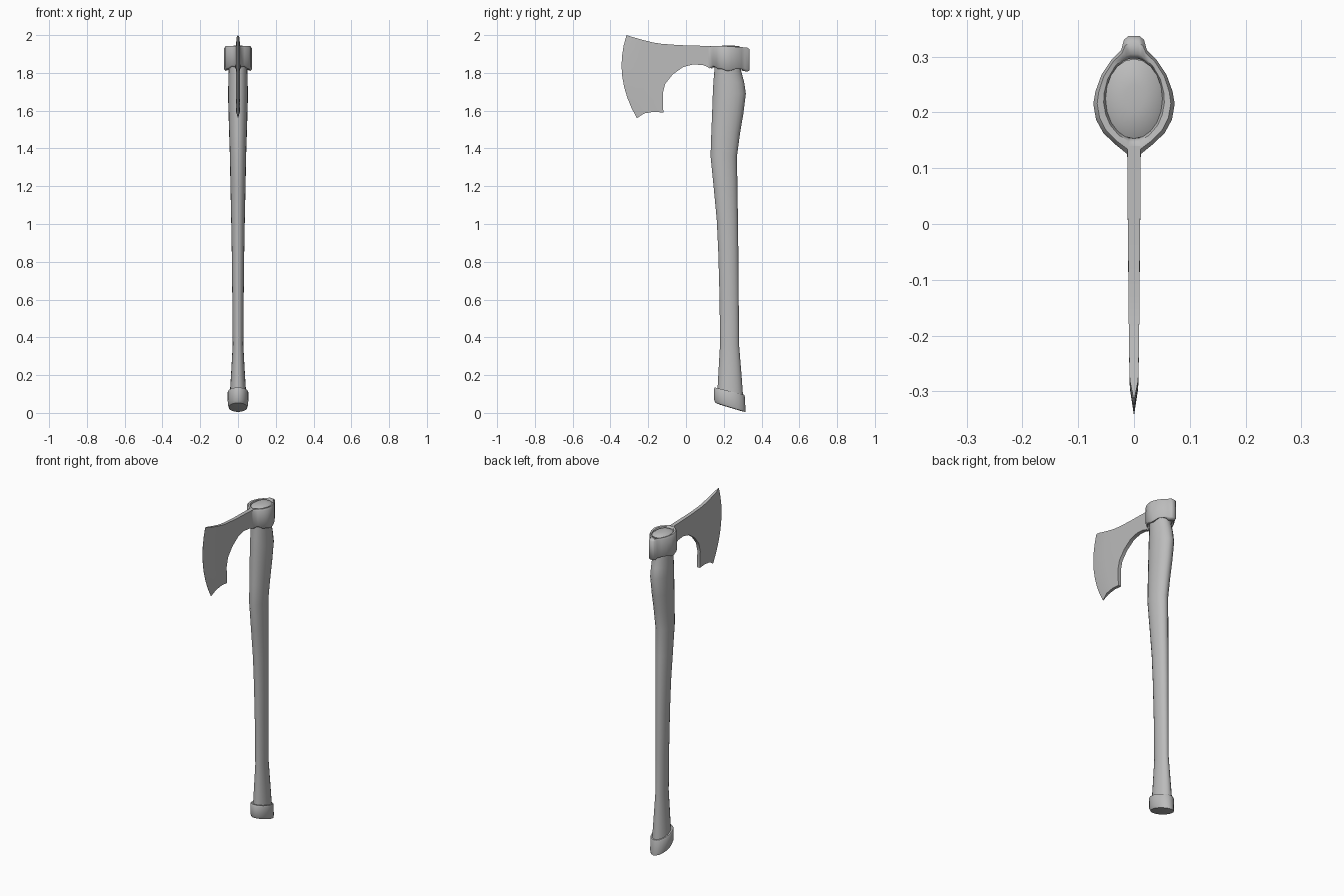
import bpy, bmesh, math

cube = bpy.data.objects.get("Cube")
if cube:
    bpy.data.objects.remove(cube, do_unlink=True)

grey = bpy.data.materials.new("plain grey")
grey.use_nodes = True
colour = (0.5, 0.5, 0.5, 1)
grey.diffuse_color = colour
grey.node_tree.nodes["Principled BSDF"].inputs["Base Color"].default_value = colour


def loft(name, rings, capped=True, angle=40):
    """Skin closed rings of equal length; capped ends, or joined end to start."""
    bm = bmesh.new()
    rows = [[bm.verts.new(p) for p in ring] for ring in rings]
    pairs = list(zip(rows, rows[1:]))
    if capped:
        bm.faces.new(rows[0])
        bm.faces.new(rows[-1])
    else:
        pairs.append((rows[-1], rows[0]))
    for a, b in pairs:
        for i in range(len(a)):
            j = (i + 1) % len(a)
            bm.faces.new((a[i], a[j], b[j], b[i]))
    bmesh.ops.remove_doubles(bm, verts=bm.verts, dist=0.0002)
    bmesh.ops.recalc_face_normals(bm, faces=bm.faces)
    mesh = bpy.data.meshes.new(name)
    bm.to_mesh(mesh)
    bm.free()
    obj = bpy.data.objects.new(name, mesh)
    bpy.context.collection.objects.link(obj)
    mesh.materials.append(grey)
    bpy.ops.object.select_all(action='DESELECT')
    obj.select_set(True)
    bpy.context.view_layer.objects.active = obj
    bpy.ops.object.shade_smooth_by_angle(angle=math.radians(angle))
    return obj


def oval(z, front, back, half, tilt=0, sides=20):
    """Oval ring spanning front to back, sloping by tilt along y."""
    mid, r = (front + back) / 2, (back - front) / 2
    turns = [math.tau * i / sides for i in range(sides)]
    return [(half * math.sin(a), mid + r * math.cos(a), z + tilt * r * math.cos(a))
            for a in turns]


# Curved wooden handle: height, front, back, half width
handle = [
    (0.09, 0.165, 0.302, 0.044), (0.2, 0.171, 0.294, 0.037),
    (0.36, 0.18, 0.281, 0.028), (0.6, 0.178, 0.279, 0.030),
    (0.85, 0.171, 0.277, 0.033), (1.02, 0.163, 0.275, 0.036),
    (1.2, 0.146, 0.272, 0.040), (1.36, 0.13, 0.27, 0.043),
    (1.48, 0.134, 0.286, 0.047), (1.58, 0.138, 0.303, 0.050),
    (1.69, 0.142, 0.317, 0.053), (1.75, 0.145, 0.308, 0.051),
    (1.81, 0.15, 0.292, 0.050), (1.932, 0.153, 0.296, 0.051),
    (1.941, 0.17, 0.28, 0.038), (1.945, 0.2, 0.25, 0.016),
]
loft("handle", [oval(*s) for s in handle])

# Slanted collar at the foot of the handle
foot = [
    (0.114, 0.165, 0.302, 0.043, -0.25), (0.115, 0.153, 0.308, 0.051, -0.25),
    (0.108, 0.149, 0.311, 0.055, -0.25), (0.044, 0.149, 0.315, 0.054, -0.3),
    (0.029, 0.156, 0.315, 0.049, -0.3), (0.026, 0.18, 0.295, 0.035, -0.3),
]
loft("foot_collar", [oval(*s) for s in foot])

# Head socket: half outline from the poll to the blade root, then mirrored
half = [
    (0.010, 0.337), (0.018, 0.330), (0.023, 0.312), (0.040, 0.295),
    (0.058, 0.268), (0.069, 0.238), (0.073, 0.215), (0.068, 0.187),
    (0.055, 0.163), (0.034, 0.143), (0.013, 0.126), (0.011, 0.112),
]
outline = half + [(-x, y) for x, y in reversed(half)]
MID = 0.225


def low(y):
    return 1.806 + 0.016 * math.sin(math.pi * min(1, abs(y - MID) / 0.11)) + \
        (0.018 if y < 0.15 else 0)


def high(y):
    return 1.942 - 0.008 * max(0, (y - 0.2) / 0.137)


def socket_ring(blend, top, drop=0):
    """Blend 0 follows the outer outline, 1 follows the oval eye."""
    ring = []
    for x, y in outline:
        a = math.atan2(x / 0.05, (y - MID) / 0.072)
        ex, ey = 0.05 * math.sin(a), MID + 0.072 * math.cos(a)
        z = high(y) - drop if top else low(y) + drop
        ring.append((x + (ex - x) * blend, y + (ey - y) * blend, z))
    return ring


loft("head_socket", [
    socket_ring(1, False, 0.006), socket_ring(0.3, False),
    socket_ring(0, False, 0.008), socket_ring(0, True, 0.010),
    socket_ring(0.3, True), socket_ring(0.8, True, 0.002),
    socket_ring(1, True, 0.012),
], capped=False, angle=50)

# Bearded blade: upper y, z, lower y, z, half thickness, forward bulge
blade = [
    (0.14, 1.942, 0.14, 1.822, 0.012, 0),
    (0.09, 1.943, 0.09, 1.841, 0.012, 0),
    (0.04, 1.945, 0.04, 1.845, 0.0115, 0),
    (-0.01, 1.946, -0.015, 1.831, 0.011, 0),
    (-0.05, 1.948, -0.07, 1.792, 0.0105, 0),
    (-0.09, 1.951, -0.11, 1.742, 0.010, 0),
    (-0.13, 1.954, -0.123, 1.69, 0.010, 0),
    (-0.17, 1.96, -0.12, 1.59, 0.0095, 0.01),
    (-0.22, 1.972, -0.17, 1.594, 0.009, 0.025),
    (-0.28, 1.989, -0.22, 1.586, 0.0075, 0.04),
    (-0.315, 2.0, -0.26, 1.56, 0.0004, 0.05),
]
ROWS = 8
rings = []
for uy, uz, ly, lz, thick, bulge in blade:
    side = []
    for i in range(ROWS + 1):
        t = i / ROWS
        side.append((thick, uy + (ly - uy) * t - bulge * 4 * t * (1 - t),
                     uz + (lz - uz) * t))
    rings.append(side + [(-x, y, z) for x, y, z in reversed(side)])
loft("blade", rings, angle=30)
